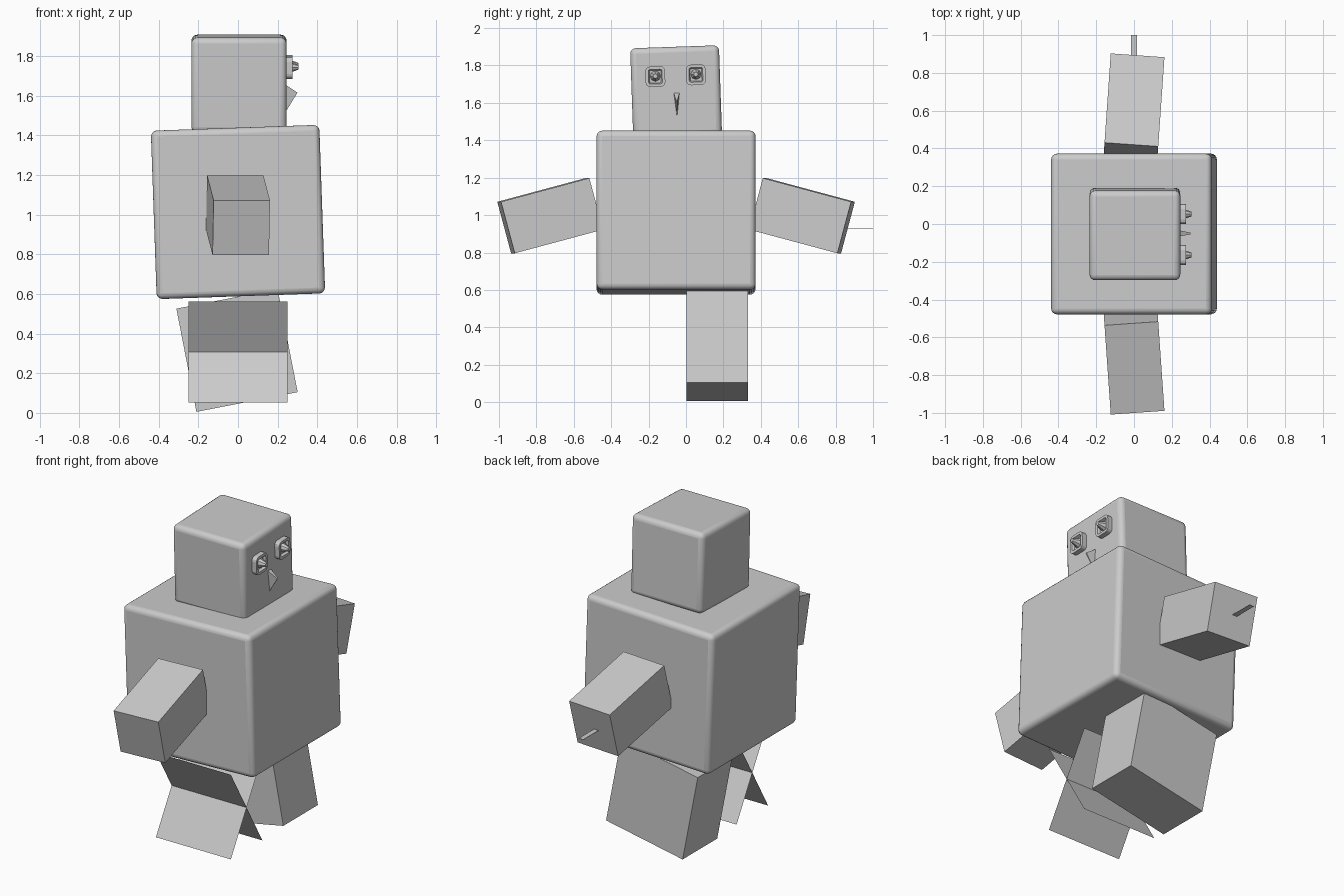
import bpy, bmesh, math
from mathutils import Matrix, Vector, Euler

cube = bpy.data.objects.get("Cube")
if cube:
    bpy.data.objects.remove(cube, do_unlink=True)

grey = bpy.data.materials.new("plain grey")
grey.use_nodes = True
grey.diffuse_color = (0.6, 0.6, 0.6, 1)
grey.node_tree.nodes["Principled BSDF"].inputs["Base Color"].default_value = (0.6, 0.6, 0.6, 1)


def make(name, bm, loc=(0, 0, 0), rot=(0, 0, 0)):
    """Turn a bmesh into a grey object; rotation in degrees."""
    bmesh.ops.recalc_face_normals(bm, faces=bm.faces)
    mesh = bpy.data.meshes.new(name)
    bm.to_mesh(mesh)
    bm.free()
    mesh.materials.append(grey)
    obj = bpy.data.objects.new(name, mesh)
    obj.location = loc
    obj.rotation_euler = [math.radians(a) for a in rot]
    bpy.context.collection.objects.link(obj)
    return obj


def box(name, size, loc, rot=(0, 0, 0), bevel=0):
    bm = bmesh.new()
    bmesh.ops.create_cube(bm, size=1, matrix=Matrix.Diagonal((*size, 1)))
    obj = make(name, bm, loc, rot)
    if bevel:
        mod = obj.modifiers.new("rounded edges", "BEVEL")
        mod.width, mod.segments = bevel, 4
        smooth(obj)
    return obj


def smooth(obj):
    bpy.ops.object.select_all(action="DESELECT")
    obj.select_set(True)
    bpy.context.view_layer.objects.active = obj
    bpy.ops.object.shade_smooth_by_angle(angle=math.radians(35))


MID = -0.053  # mirror plane of the body along y

# Body and head, each tilted a little
box("body", (0.85, 0.85, 0.85), (0, MID, 1.013), (0, -2, 0), 0.03)
box("head", (0.48, 0.475, 0.48), (0.005, MID, 1.66), (2, 0, 0), 0.03)

# Arms sloping down and outward
for name, side in (("left_arm", 1), ("right_arm", -1)):
    box(name, (0.285, 0.49, 0.285), (0, MID + side * 0.673, 0.997),
        (-15 * side, 0, -4 * side))
box("hand_tab", (0.03, 0.16, 0.002), (0, 0.92, 0.93))

# One solid leg swung backward
box("solid_leg", (0.52, 0.33, 0.53), (-0.005, 0.167, 0.315), (0, -11, 0))

# The other leg is a pair of crossed sheets
bm = bmesh.new()
for lean in (-1, 1):
    ends = [(x, s * lean * 0.15, s * 0.255) for s in (-1, 1) for x in (-0.25, 0.25)]
    a, b, c, d = [bm.verts.new(p) for p in ends]
    bm.faces.new((a, b, d, c))
make("crossed_leg", bm, (0, -0.275, 0.307))


def eye(name, y, z):
    """Rounded square rim with a sunken middle and a small stud."""
    bm = bmesh.new()
    bmesh.ops.create_cube(bm, size=1, matrix=Matrix.Diagonal((0.05, 0.105, 0.11, 1)))
    edges = [e for e in bm.edges if abs((e.verts[0].co - e.verts[1].co).x) > 0.01]
    bmesh.ops.bevel(bm, geom=edges, offset=0.025, segments=3, profile=0.5, affect="EDGES")
    front = max(bm.faces, key=lambda f: f.calc_center_median().x)
    bmesh.ops.inset_region(bm, faces=[front], thickness=0.016, depth=0)
    bmesh.ops.inset_region(bm, faces=[front], thickness=0.006, depth=-0.015)
    turn = Matrix.Translation((0.03, 0, 0.003)) @ Matrix.Rotation(math.pi / 2, 4, "Y")
    bmesh.ops.create_cone(bm, cap_ends=True, segments=8, radius1=0.03, radius2=0.012,
                          depth=0.05, matrix=turn)
    make(name, bm, (0.25, y, z), (2, 0, 0))


eye("right_eye", -0.164, 1.74)
eye("left_eye", 0.053, 1.75)

# Pointed beak: a triangular outline narrowing to its lower tip
bm = bmesh.new()
tip = bm.verts.new((0.245, -0.048, 1.525))
ring = [bm.verts.new(p) for p in ((0.24, -0.066, 1.655), (0.24, -0.034, 1.655),
                                  (0.30, -0.046, 1.615), (0.30, -0.054, 1.615))]
bm.faces.new(ring)
for i in range(4):
    bm.faces.new((ring[i], ring[(i + 1) % 4], tip))
make("beak", bm)
